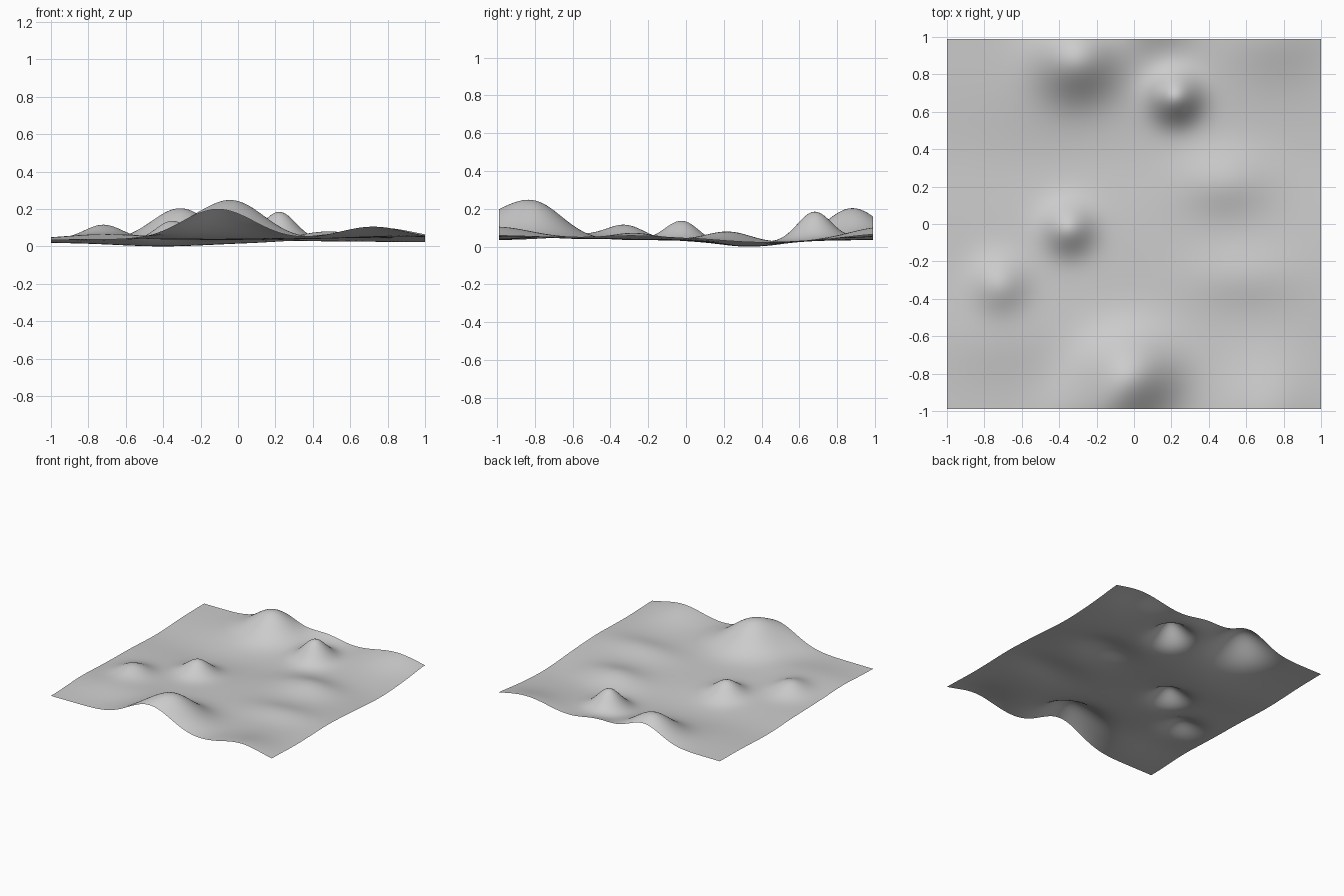
import bpy, bmesh, math

cube = bpy.data.objects.get("Cube")
if cube:
    bpy.data.objects.remove(cube)

# Hills and hollows: centre x, centre y, height, spread x, spread y
HILLS = [
    (-0.02, -0.80, 0.19, 0.17, 0.15),    # front peak
    (-0.18, -1.02, 0.10, 0.17, 0.14),    # front shoulder
    (-0.31, 0.88, 0.17, 0.15, 0.14),     # back peak
    (0.22, 0.68, 0.155, 0.09, 0.09),     # narrow back peak
    (-0.35, -0.02, 0.11, 0.09, 0.09),    # middle knoll
    (-0.72, -0.32, 0.075, 0.10, 0.10),   # side knoll
    (0.48, 0.23, 0.055, 0.17, 0.12),     # low swells
    (0.58, -0.28, 0.03, 0.20, 0.11),
    (0.72, -1.02, 0.07, 0.18, 0.20),
    (0.75, 1.05, 0.07, 0.20, 0.18),
    (0.10, 1.12, 0.08, 0.14, 0.13),
    (-0.70, -0.60, 0.03, 0.25, 0.16),
    (1.00, -0.30, 0.02, 0.30, 0.35),
    (-0.40, 0.30, -0.02, 0.25, 0.20),    # hollow
]


def height(x, y):
    z = 0.04 - 0.015 * math.exp(-((y - 0.38) / 0.28) ** 2)
    for cx, cy, h, sx, sy in HILLS:
        z += h * math.exp(-0.5 * (((x - cx) / sx) ** 2 + ((y - cy) / sy) ** 2))
    return z


# Terrain sheet
bm = bmesh.new()
bmesh.ops.create_grid(bm, x_segments=128, y_segments=128, size=1)
for v in bm.verts:
    v.co.y *= 0.99
    v.co.z = height(v.co.x, v.co.y)
low = min(v.co.z for v in bm.verts)
for v in bm.verts:
    v.co.z -= low
for f in bm.faces:
    f.smooth = True
mesh = bpy.data.meshes.new("terrain")
bm.to_mesh(mesh)
bm.free()
terrain = bpy.data.objects.new("terrain", mesh)
bpy.context.collection.objects.link(terrain)

# Plain grey ground
grey = bpy.data.materials.new("light_grey")
grey.use_nodes = True
color = (0.6, 0.6, 0.6, 1)
grey.diffuse_color = color
grey.node_tree.nodes["Principled BSDF"].inputs["Base Color"].default_value = color
mesh.materials.append(grey)
